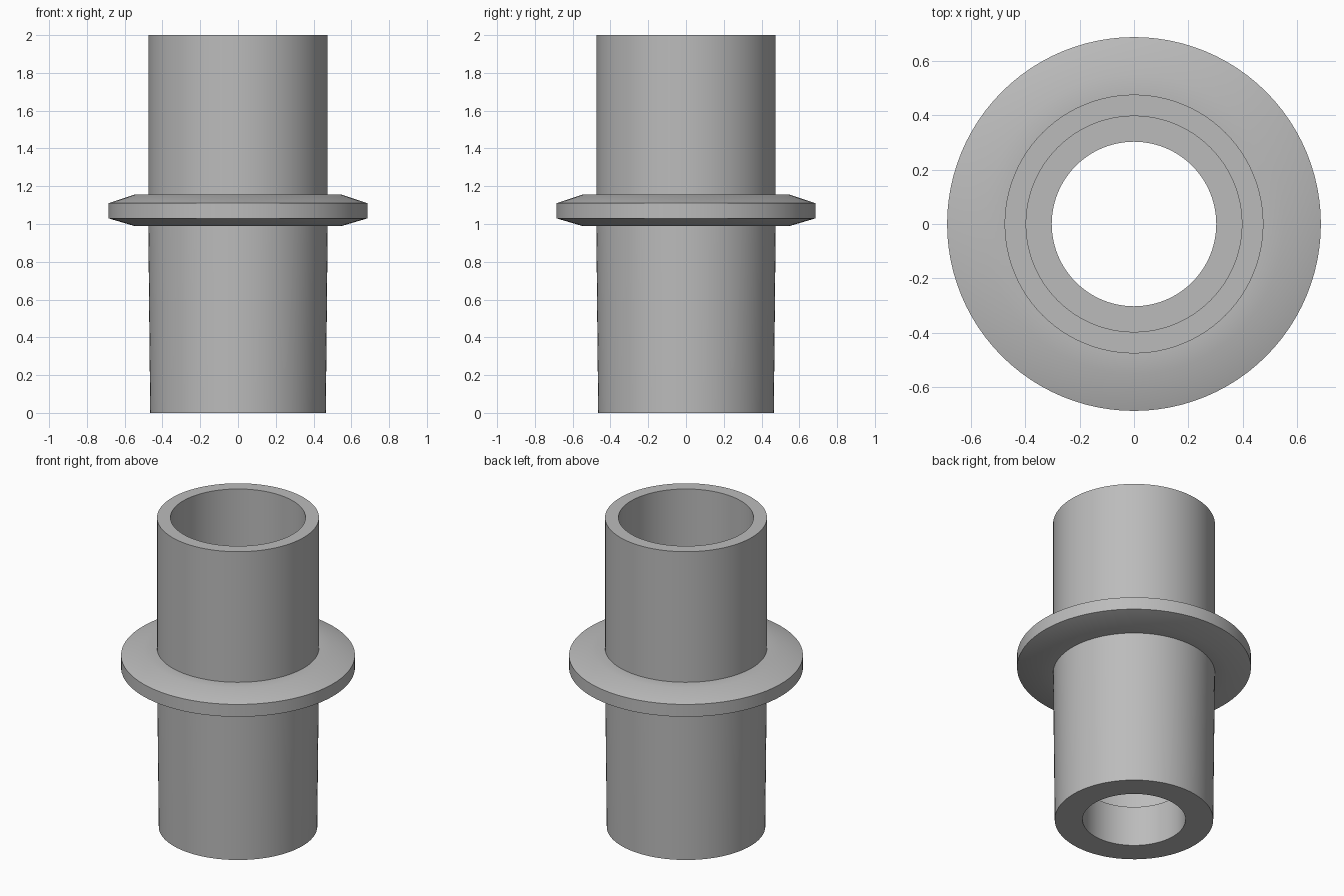
import bpy
import bmesh
import math

cube = bpy.data.objects.get("Cube")
if cube:
    bpy.data.objects.remove(cube, do_unlink=True)

# Single plain grey
grey = bpy.data.materials.new("plain_grey")
grey.use_nodes = True
colour = (0.5, 0.5, 0.5, 1)
grey.diffuse_color = colour
grey.node_tree.nodes["Principled BSDF"].inputs["Base Color"].default_value = colour

SEGMENTS = 96


def lathe(name, profile):
    """Revolve a closed (radius, height) profile around z."""
    bm = bmesh.new()
    verts = [bm.verts.new((r, 0, z)) for r, z in profile]
    edges = [bm.edges.new((v, verts[(i + 1) % len(verts)])) for i, v in enumerate(verts)]
    bmesh.ops.spin(bm, geom=verts + edges, cent=(0, 0, 0), axis=(0, 0, 1),
                   angle=math.tau, steps=SEGMENTS, use_merge=True)
    bmesh.ops.remove_doubles(bm, verts=bm.verts, dist=0.0001)
    bmesh.ops.recalc_face_normals(bm, faces=bm.faces)
    mesh = bpy.data.meshes.new(name)
    bm.to_mesh(mesh)
    bm.free()
    mesh.materials.append(grey)
    obj = bpy.data.objects.new(name, mesh)
    bpy.context.collection.objects.link(obj)
    bpy.ops.object.select_all(action="DESELECT")
    obj.select_set(True)
    bpy.context.view_layer.objects.active = obj
    bpy.ops.object.shade_smooth_by_angle(angle=math.radians(30))
    return obj


# Outer wall: tapered spigot, bevelled collar, straight sleeve
outer_wall = [(0.465, 0), (0.475, 0.99),
              (0.55, 0.99), (0.686, 1.03), (0.686, 1.11), (0.55, 1.155),
              (0.475, 1.155), (0.475, 2)]
# Stepped bore: wide from the top, narrow at the foot
bore = [(0.396, 2), (0.396, 0.26), (0.302, 0.26), (0.302, 0)]

lathe("pipe_coupling", outer_wall + bore)
